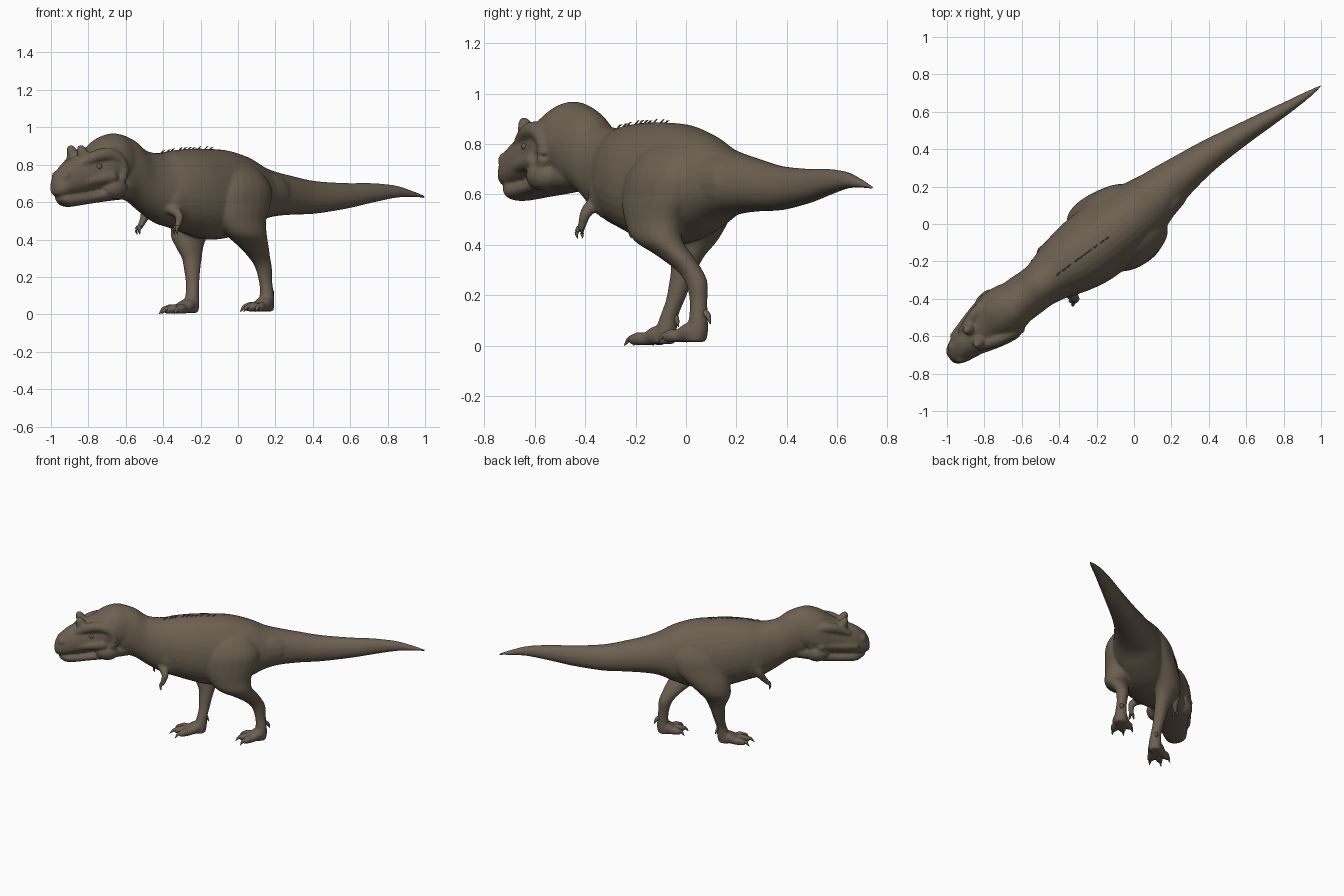
import bpy, bmesh, math, random
from mathutils import Vector, Matrix

random.seed(4)
# Local frame: s runs from snout to tail, t sideways, z up; turned to the diagonal stance
TURN = Matrix.Rotation(math.atan2(0.587, 0.809), 3, 'Z')
hide = bpy.data.materials.new("brown hide")
hide.diffuse_color = (0.150, 0.116, 0.080, 1)


def resample(rows, n):
    """Smooth curve through rows of numbers, n steps per span."""
    out, last = [], len(rows) - 1
    for i in range(last):
        a, b, c, d = (rows[max(0, min(last, i + k))] for k in (-1, 0, 1, 2))
        for k in range(n):
            u = k / n
            out.append([0.5 * (2 * q + (r - p) * u + (2 * p - 5 * q + 4 * r - w) * u * u
                               + (3 * q - p - 3 * r + w) * u ** 3)
                        for p, q, r, w in zip(a, b, c, d)])
    return out + [list(rows[-1])]


def skin(name, rings):
    bm = bmesh.new()
    loops = [[bm.verts.new(TURN @ Vector(p)) for p in ring] for ring in rings]
    for a, b in zip(loops, loops[1:]):
        for i in range(len(a)):
            j = (i + 1) % len(a)
            bm.faces.new((a[i], a[j], b[j], b[i]))
    for ring in (loops[0], loops[-1]):
        mid = bm.verts.new(sum((v.co for v in ring), Vector()) / len(ring))
        for i in range(len(ring)):
            bm.faces.new((ring[i], ring[(i + 1) % len(ring)], mid))
    bmesh.ops.recalc_face_normals(bm, faces=bm.faces)
    me = bpy.data.meshes.new(name)
    bm.to_mesh(me)
    bm.free()
    me.polygons.foreach_set("use_smooth", [True] * len(me.polygons))
    ob = bpy.data.objects.new(name, me)
    bpy.context.collection.objects.link(ob)
    me.materials.append(hide)
    return ob


def oval(power, n):
    for i in range(n):
        a = 2 * math.pi * i / n
        c, d = math.cos(a), math.sin(a)
        yield math.copysign(abs(c) ** power, c), math.copysign(abs(d) ** power, d)


def body_loft(name, rows, power=1.0, belly=0.0, n=32):
    """Upright sections: s, t, half width, bottom, top."""
    rings = []
    for s, t, w, lo, hi in resample(rows, 5):
        h = (hi - lo) / 2
        rings.append([(s, t + w * c * (1 - belly * d), (lo + hi) / 2 + h * d)
                      for c, d in oval(power, n)])
    return skin(name, rings)


def leg_loft(name, rows, n=24):
    """Level sections: z, s, t, radius along s, radius along t."""
    return skin(name, [[(s + a * c, t + b * d, z) for c, d in oval(0.95, n)]
                       for z, s, t, a, b in resample(rows, 5)])


def tube(name, rows, n=12, steps=4):
    """Round limb: s, t, z, radius."""
    pts = resample(rows, steps)
    rings = []
    for i, p in enumerate(pts):
        d = (Vector(pts[min(i + 1, len(pts) - 1)][:3]) - Vector(pts[max(i - 1, 0)][:3])).normalized()
        side = d.cross(Vector((0, 0, 1)) if abs(d.z) < 0.97 else Vector((1, 0, 0))).normalized()
        up = side.cross(d)
        rings.append([Vector(p[:3]) + max(p[3], 0.0008) * (c * side + e * up) for c, e in oval(1, n)])
    return skin(name, rings)


def blob(name, s, t, z, a, b, h):
    k = [(math.cos(math.pi * i / 8), math.sin(math.pi * i / 8)) for i in range(9)]
    return skin(name, [[(s + a * max(r, .02) * c, t + b * max(r, .02) * d, z + h * q)
                        for c, d in oval(1, 16)] for q, r in k])


# Neck, torso and tail in one sweep
parts = [body_loft("torso_and_tail", [
    (-.87, .03, .09, .68, .92), (-.79, .03, .12, .63, .965), (-.69, .03, .122, .60, .938),
    (-.60, .03, .122, .54, .878), (-.50, .035, .147, .485, .862), (-.42, .032, .172, .463, .875),
    (-.30, .03, .194, .428, .885), (-.18, .032, .198, .400, .885), (-.05, .035, .190, .410, .876),
    (.08, .038, .168, .455, .84), (.18, .047, .142, .503, .793), (.27, .058, .122, .523, .766),
    (.40, .064, .10, .533, .739), (.55, .064, .081, .538, .713), (.75, .05, .060, .565, .702),
    (.90, .036, .046, .595, .702), (1.05, .022, .031, .622, .69), (1.15, .015, .020, .626, .664),
    (1.245, .01, .006, .620, .634)], 0.95, 0.1)]

# Head: skull and closed lower jaw
parts.append(body_loft("skull", [
    (-1.22, 0, .024, .65, .70), (-1.207, 0, .045, .635, .742), (-1.17, .002, .067, .628, .785),
    (-1.12, .01, .084, .632, .822), (-1.05, .015, .098, .64, .852), (-.97, .025, .116, .65, .892),
    (-.89, .03, .134, .667, .944), (-.80, .03, .132, .69, .968), (-.72, .03, .11, .71, .945)],
    0.88, 0.18))
parts.append(body_loft("lower_jaw", [
    (-1.19, 0, .028, .607, .64), (-1.165, 0, .052, .588, .65), (-1.12, .008, .073, .574, .652),
    (-1.0, .02, .097, .588, .664), (-.90, .028, .122, .60, .695), (-.80, .03, .12, .61, .735),
    (-.72, .03, .10, .615, .76)], 0.92))

# Face relief on both sides: horns, brows, jaw muscle, snout
for name, m in (("near", -1), ("far", 1)):
    def c(s, off, z, r):
        return (s, .02 + m * off, z, r)
    parts += [
        tube("brow_horn", [c(-1.02, .042, .80, .048), c(-1.04, .046, .85, .036),
                           c(-1.055, .046, .882, .026), c(-1.064, .046, .902, .014)]),
        tube("brow_ridge", [c(-1.09, .055, .79, .02), c(-1.03, .07, .825, .03),
                            c(-.96, .088, .85, .036), c(-.89, .10, .85, .036),
                            c(-.84, .108, .815, .033), c(-.825, .114, .76, .03),
                            c(-.84, .11, .72, .03)]),
        tube("cheek_bone", [c(-1.14, .055, .70, .024), c(-1.05, .08, .71, .028),
                            c(-.96, .102, .725, .032), c(-.89, .114, .735, .034)]),
        blob("jaw_muscle", -.87, .025 + m * .095, .675, .08, .06, .06),
        blob("cheek_boss", -.90, .025 + m * .122, .73, .035, .028, .03),
        blob("nose", -1.165, m * .036, .735, .036, .03, .034),
        blob("shoulder", -.43, .035 + m * .10, .62, .11, .068, .12),
        blob("tail_root", .13, .045 + m * .055, .645, .22, .082, .12)]
    blob(name + "_eye", -.975, .02 + m * .10, .79, .017, .014, .015)

# Legs: near one trails, far one steps forward
parts.append(leg_loft("near_leg", [
    (.82, -.04, .0, .06, .05), (.77, -.04, -.05, .13, .085), (.68, -.045, -.078, .188, .113),
    (.59, -.058, -.084, .192, .12), (.50, -.06, -.112, .148, .094), (.42, -.026, -.118, .116, .083),
    (.36, .042, -.088, .086, .062), (.30, .102, -.058, .060, .046), (.25, .135, -.046, .046, .041),
    (.18, .148, -.046, .036, .034), (.12, .153, -.05, .036, .036), (.06, .15, -.053, .042, .042),
    (.016, .138, -.056, .045, .042)]))
parts.append(leg_loft("far_leg", [
    (.81, -.04, .06, .06, .05), (.76, -.045, .11, .12, .08), (.68, -.06, .14, .17, .10),
    (.59, -.09, .155, .180, .103), (.50, -.145, .176, .142, .094), (.42, -.19, .180, .106, .082),
    (.36, -.205, .158, .078, .062), (.30, -.205, .138, .055, .048), (.25, -.212, .126, .045, .043),
    (.18, -.222, .108, .036, .037), (.12, -.236, .09, .034, .036), (.06, -.248, .082, .042, .042),
    (.008, -.26, .08, .045, .042)]))


# Feet: three spread toes with claws and a small rear claw
def foot(name, s, t, z, reach, lean):
    for k, (side, length) in enumerate(((-.058, .82), (0, 1), (.058, .82))):
        L = reach * length
        def p(f, h, r):
            return (s - L * f, t + (side + lean) * f + side * .2, z + h, r)
        parts.append(tube("toe", [p(-.12, .055, .028), p(.15, .045, .034), p(.42, .028, .026),
                                  p(.62, .029, .027), p(.78, .023, .021), p(.86, .019, .013)]))
        tube(f"{name}_claw_{k + 1}", [p(.76, .032, .014), p(.88, .026, .011), p(.96, .012, .006),
                                      p(1.02, .001, .001)], 8)
    tube(name + "_rear_claw", [(s + .012, t + .015, z + .125, .018), (s + .05, t + .022, z + .11, .013),
                               (s + .066, t + .024, z + .075, .002)], 8)


foot("near_foot", .145, -.058, .012, .16, -.018)
foot("far_foot", -.26, .08, 0, .19, -.008)

# Small arms with two fingers each
inv = TURN.inverted()
for name, path in (
        ("near", ((-.42, -.31, .60, .04), (-.37, -.355, .57, .032), (-.315, -.395, .53, .024),
                  (-.32, -.41, .485, .018), (-.328, -.418, .46, .016))),
        ("far", ((-.45, -.14, .61, .04), (-.485, -.145, .57, .032), (-.50, -.165, .52, .024),
                 (-.515, -.19, .485, .018), (-.53, -.205, .46, .016)))):
    rows = [(*(inv @ Vector(q[:3])), q[3]) for q in path]
    parts.append(tube("arm", rows))
    s, t, z, r = rows[-1]
    for k in (-1, 1):
        tube(f"{name}_finger_{'inner' if k > 0 else 'outer'}",
             [(s, t + k * .006, z + .01, .011), (s - .008, t + k * .013, z - .012, .008),
              (s - .002, t + k * .013, z - .034, .001)], 8)

# Broken row of small quills along the back
for i in range(10):
    s = -.48 + i * .034 + random.uniform(-.01, .01)
    z = .867 + .016 * min(1, i / 4)
    tip = random.uniform(.008, .018)
    tube(f"back_quill_{i + 1}", [(s - .01, .022, z - .012, .005), (s + .006, .023, z + .006, .0035),
                                 (s + .022, .024, z + tip, .001)], 6, 2)

# Fuse the body parts into one soft skin
bm = bmesh.new()
for ob in parts:
    bm.from_mesh(ob.data)
    bpy.data.objects.remove(ob)
me = bpy.data.meshes.new("body")
bm.to_mesh(me)
bm.free()
me.materials.append(hide)
body = bpy.data.objects.new("body", me)
bpy.context.collection.objects.link(body)
fuse = body.modifiers.new("fuse", 'REMESH')
fuse.mode = 'VOXEL'
fuse.voxel_size = 0.0075
fuse.use_smooth_shade = True
soft = body.modifiers.new("soften", 'SMOOTH')
soft.factor = 0.5
soft.iterations = 7
